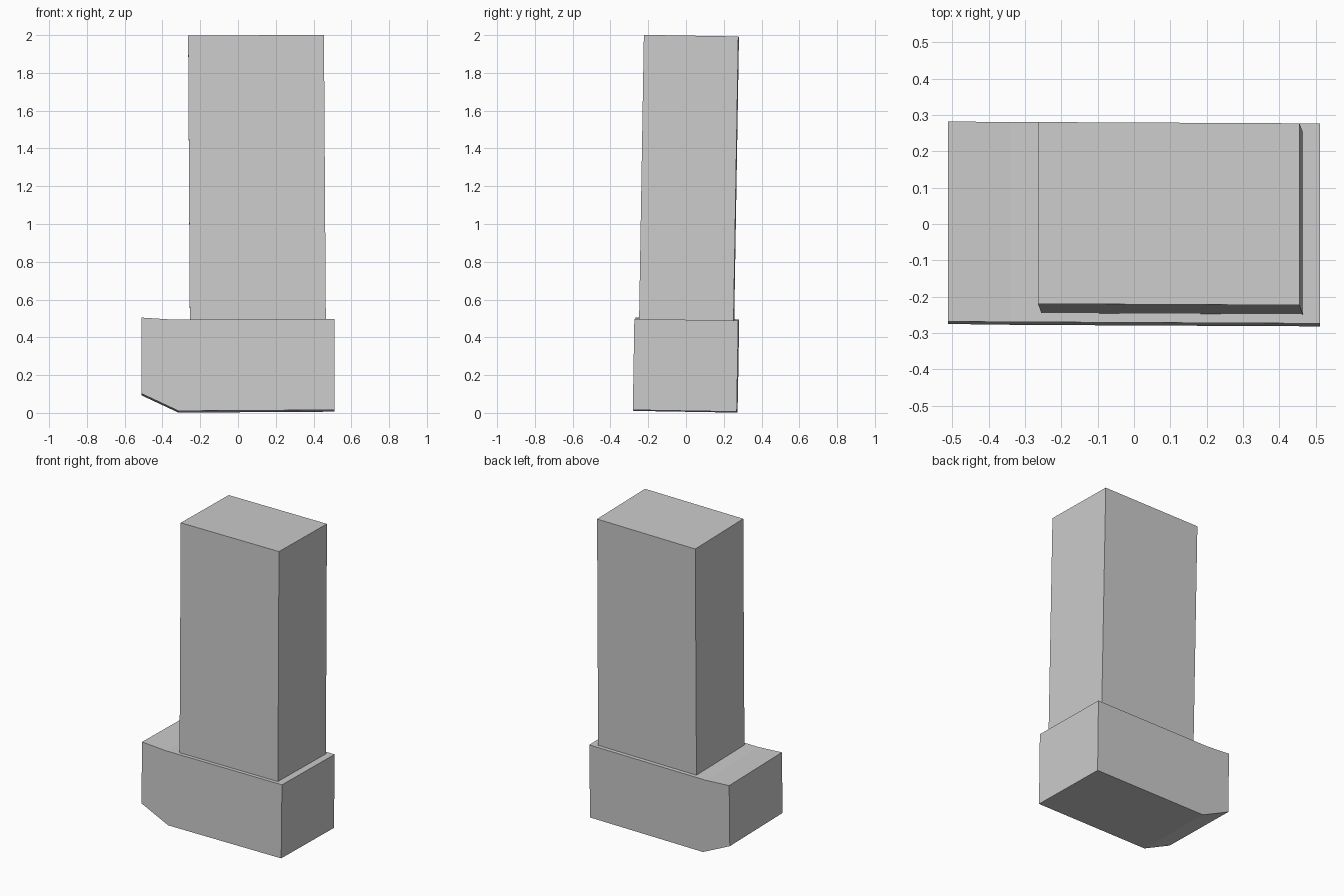
import bpy, bmesh

if "Cube" in bpy.data.objects:
    bpy.data.objects.remove(bpy.data.objects["Cube"])

LEAN = 0.0167   # slight backward lean of the whole model
YAW = 0.005     # slight turn about the vertical


def prism(name, profile, half_depth):
    """Extrude an x-z profile through y, then apply the slight lean."""
    bm = bmesh.new()
    face = bm.faces.new([bm.verts.new((x, -half_depth, z)) for x, z in profile])
    new = bmesh.ops.extrude_face_region(bm, geom=[face])["geom"]
    verts = [g for g in new if isinstance(g, bmesh.types.BMVert)]
    bmesh.ops.translate(bm, verts=verts, vec=(0, 2 * half_depth, 0))
    for v in bm.verts:
        x, y, z = v.co
        v.co.y = y + LEAN * (z - 0.25) - YAW * x
        v.co.z = z - LEAN * y
    bmesh.ops.recalc_face_normals(bm, faces=bm.faces)
    mesh = bpy.data.meshes.new(name)
    bm.to_mesh(mesh)
    bm.free()
    obj = bpy.data.objects.new(name, mesh)
    bpy.context.collection.objects.link(obj)
    return obj


# Foot with a chamfered, slightly upturned toe
prism("foot", [(-0.512, 0.098), (-0.315, 0.006), (0.512, 0.011),
               (0.512, 0.493), (-0.34, 0.489), (-0.512, 0.5)], 0.275)

# Leg block, set into the top of the foot
prism("leg", [(-0.255, 0.485), (0.465, 0.485),
              (0.455, 1.997), (-0.264, 1.993)], 0.25)
